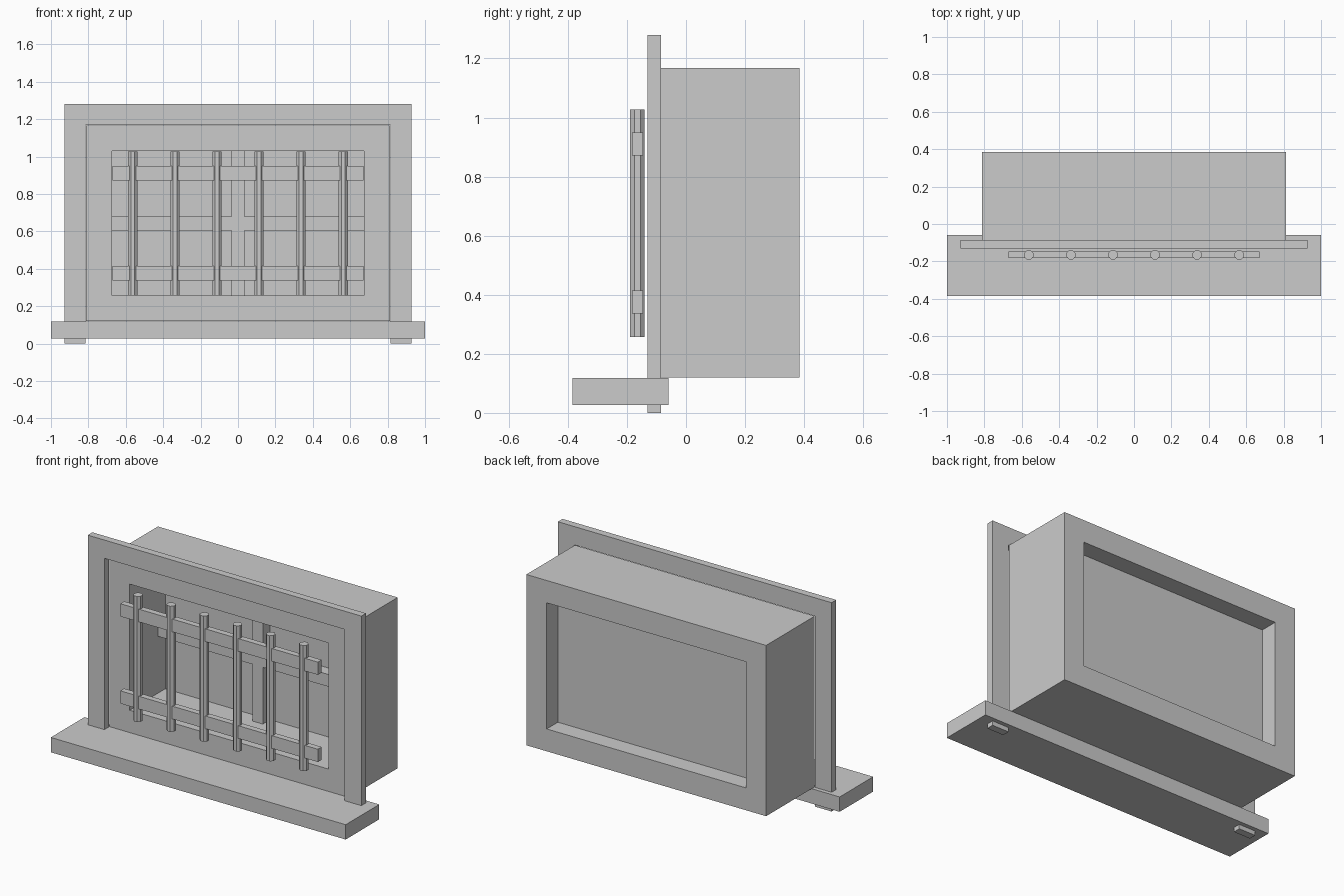
import bpy, bmesh, math
from mathutils import Matrix

if "Cube" in bpy.data.objects:
    bpy.data.objects.remove(bpy.data.objects["Cube"])


def add_object(name, bm):
    bmesh.ops.recalc_face_normals(bm, faces=bm.faces)
    mesh = bpy.data.meshes.new(name)
    bm.to_mesh(mesh)
    bm.free()
    obj = bpy.data.objects.new(name, mesh)
    bpy.context.collection.objects.link(obj)
    return obj


def box(name, x0, x1, y0, y1, z0, z1):
    bm = bmesh.new()
    size = Matrix.Diagonal((x1 - x0, y1 - y0, z1 - z0, 1))
    centre = Matrix.Translation(((x0 + x1) / 2, (y0 + y1) / 2, (z0 + z1) / 2))
    bmesh.ops.create_cube(bm, size=1, matrix=centre @ size)
    return add_object(name, bm)


def extrude_profile(name, points, y0, y1):
    """Extrude an outline in the XZ plane along Y."""
    bm = bmesh.new()
    face = bm.faces.new([bm.verts.new((x, y0, z)) for x, z in points])
    new = bmesh.ops.extrude_face_region(bm, geom=[face], use_keep_orig=True)["geom"]
    bmesh.ops.translate(bm, vec=(0, y1 - y0, 0),
                        verts=[v for v in new if isinstance(v, bmesh.types.BMVert)])
    return add_object(name, bm)


def ring(name, outer, inner, y0, y1):
    """Rectangular tunnel; outer and inner are (half width, z0, z1)."""
    bm = bmesh.new()
    loops = []
    for (w, z0, z1), y in ((outer, y0), (outer, y1), (inner, y1), (inner, y0)):
        loops.append([bm.verts.new((x, y, z))
                      for x, z in ((-w, z0), (w, z0), (w, z1), (-w, z1))])
    for i in range(4):
        a, b = loops[i], loops[(i + 1) % 4]
        for j in range(4):
            k = (j + 1) % 4
            bm.faces.new((a[j], a[k], b[k], b[j]))
    return add_object(name, bm)


OPEN_W, OPEN_Z0, OPEN_Z1 = 0.675, 0.257, 1.03

# Deep wall surround with the window opening
ring("wall_surround", (0.813, 0.12, 1.167), (OPEN_W, OPEN_Z0, OPEN_Z1), -0.085, 0.385)

# Three-sided front trim, its legs passing through the sill
w, i, top, lintel = 0.928, 0.815, 1.28, 1.168
extrude_profile("front_trim", [(-w, 0), (-i, 0), (-i, lintel), (i, lintel),
                               (i, 0), (w, 0), (w, top), (-w, top)], -0.13, -0.085)

# Sill
box("sill", -1, 1, -0.385, -0.06, 0.027, 0.118)

# Pane and cross-shaped glazing bars
box("window_pane", -OPEN_W, OPEN_W, 0.26, 0.277, OPEN_Z0, OPEN_Z1)
m, z0, z1 = 0.035, 0.605, 0.68
extrude_profile("glazing_cross", [
    (-m, OPEN_Z0), (m, OPEN_Z0), (m, z0), (OPEN_W, z0), (OPEN_W, z1), (m, z1),
    (m, OPEN_Z1), (-m, OPEN_Z1), (-m, z1), (-OPEN_W, z1), (-OPEN_W, z0), (-m, z0),
], 0.19, 0.262)

# Security grille: two rails and six octagonal bars
for name, z in (("lower_rail", 0.376), ("upper_rail", 0.91)):
    box(name, -0.67, 0.67, -0.183, -0.146, z - 0.039, z + 0.039)
radius = 0.0245 / math.cos(math.pi / 8)
for n in range(6):
    bm = bmesh.new()
    place = Matrix.Translation(((n - 2.5) * 0.225, -0.165, 0.642))
    bmesh.ops.create_cone(bm, cap_ends=True, segments=8, radius1=radius, radius2=radius,
                          depth=0.77, matrix=place @ Matrix.Rotation(math.pi / 8, 4, 'Z'))
    add_object(f"grille_bar_{n + 1}", bm)
